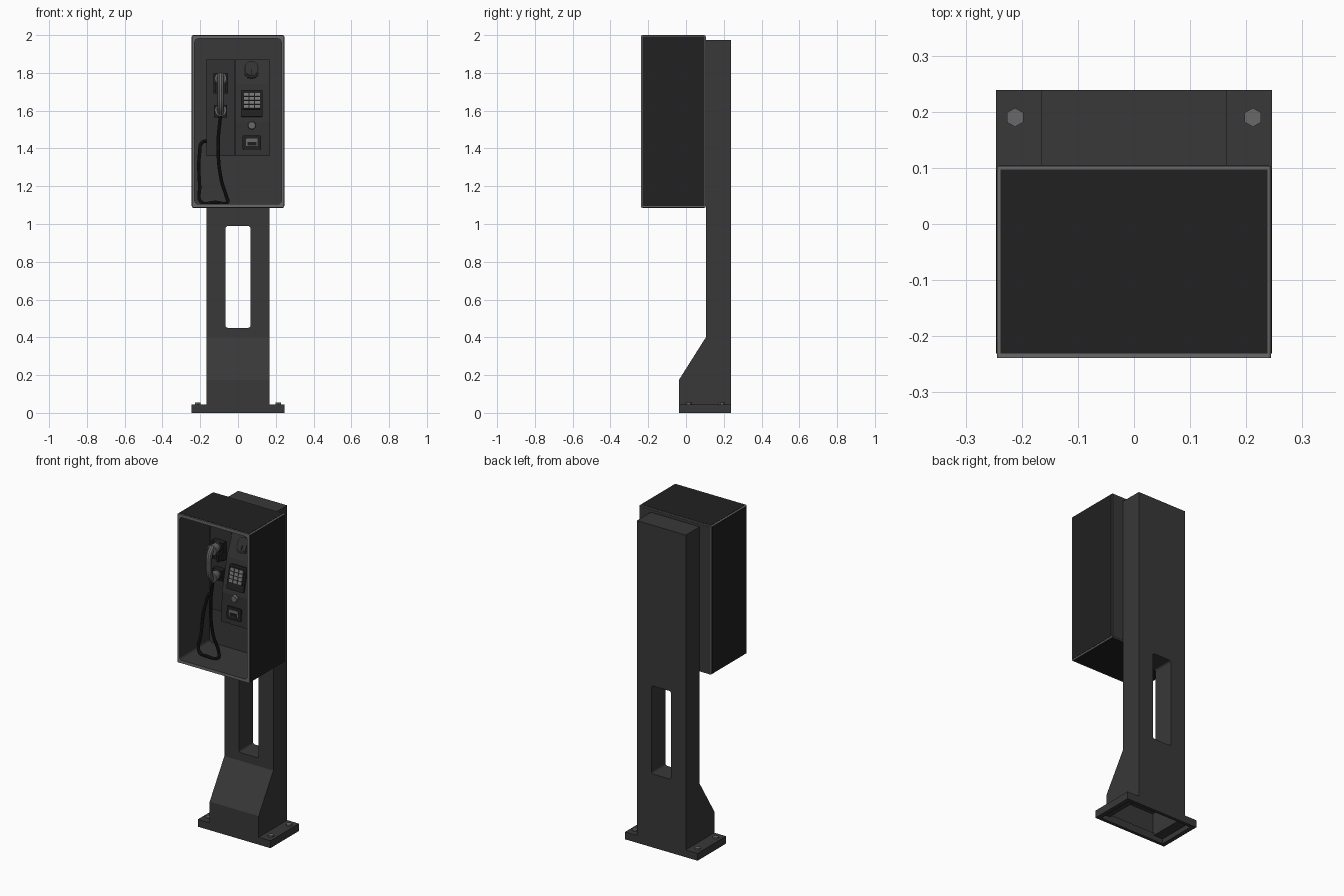
import bpy, bmesh, math
from mathutils import Vector, Matrix

if "Cube" in bpy.data.objects:
    bpy.data.objects.remove(bpy.data.objects["Cube"])


def material(name, v):
    m = bpy.data.materials.new(name)
    m.diffuse_color = (v, v, v, 1)
    m.use_nodes = True
    m.node_tree.nodes["Principled BSDF"].inputs["Base Color"].default_value = m.diffuse_color
    return m


STEEL = material("dark_grey_steel", 0.040)
BLACK = material("black_panel", 0.015)
RIM = material("mid_grey_trim", 0.14)
PHONE = material("charcoal_phone", 0.032)
KEY = material("light_grey_keys", 0.19)
CORD = material("black_cord", 0.012)


def finish(name, bm, mat):
    bmesh.ops.recalc_face_normals(bm, faces=bm.faces)
    me = bpy.data.meshes.new(name)
    bm.to_mesh(me)
    bm.free()
    ob = bpy.data.objects.new(name, me)
    bpy.context.collection.objects.link(ob)
    if mat:
        me.materials.append(mat)
    return ob


def prism(name, pts, axis, a, b, mat=None):
    """Extrude a 2D outline along x (pts are y,z) or y (pts are x,z)."""
    bm = bmesh.new()
    place = (lambda p: (a, p[0], p[1])) if axis == "x" else (lambda p: (p[0], a, p[1]))
    f = bm.faces.new([bm.verts.new(place(p)) for p in pts])
    r = bmesh.ops.extrude_face_region(bm, geom=[f])
    d = Vector((b - a, 0, 0)) if axis == "x" else Vector((0, b - a, 0))
    bmesh.ops.translate(bm, vec=d, verts=[v for v in r["geom"] if isinstance(v, bmesh.types.BMVert)])
    return finish(name, bm, mat)


def rrect(x0, x1, z0, z1, r, n=4):
    pts = []
    for cx, cz, s in ((x1 - r, z1 - r, 0), (x0 + r, z1 - r, 1), (x0 + r, z0 + r, 2), (x1 - r, z0 + r, 3)):
        for i in range(n + 1):
            t = math.pi / 2 * (s + i / n)
            pts.append((cx + r * math.cos(t), cz + r * math.sin(t)))
    return pts


def box(name, x0, x1, y0, y1, z0, z1, mat=None):
    return prism(name, [(x0, z0), (x1, z0), (x1, z1), (x0, z1)], "y", y0, y1, mat)


def cyl(name, loc, r1, r2, depth, axis, mat, seg=20):
    bm = bmesh.new()
    rot = Matrix.Rotation(math.pi / 2, 4, "X") if axis == "y" else Matrix()
    bmesh.ops.create_cone(bm, cap_ends=True, segments=seg, radius1=r1, radius2=r2, depth=depth,
                          matrix=Matrix.Translation(loc) @ rot)
    ob = finish(name, bm, mat)
    if seg > 8:
        smooth(ob)
    return ob


def smooth(ob):
    bpy.ops.object.select_all(action="DESELECT")
    bpy.context.view_layer.objects.active = ob
    ob.select_set(True)
    bpy.ops.object.shade_smooth_by_angle()


def cut(ob, cutter):
    m = ob.modifiers.new("cut", "BOOLEAN")
    m.operation, m.solver, m.object = "DIFFERENCE", "EXACT", cutter
    bpy.context.view_layer.objects.active = ob
    bpy.ops.object.modifier_apply(modifier=m.name)
    bpy.data.objects.remove(cutter)


def tube(name, pts, radius, mat):
    cu = bpy.data.curves.new(name, "CURVE")
    cu.dimensions = "3D"
    cu.bevel_depth, cu.bevel_resolution, cu.resolution_u = radius, 3, 8
    cu.use_fill_caps = True
    sp = cu.splines.new("BEZIER")
    sp.bezier_points.add(len(pts) - 1)
    for bp, p in zip(sp.bezier_points, pts):
        bp.co = p
        bp.handle_left_type = bp.handle_right_type = "AUTO"
    ob = bpy.data.objects.new(name, cu)
    bpy.context.collection.objects.link(ob)
    cu.materials.append(mat)
    bpy.ops.object.select_all(action="DESELECT")
    bpy.context.view_layer.objects.active = ob
    ob.select_set(True)
    bpy.ops.object.convert(target="MESH")
    smooth(bpy.context.object)


# Base plate, hollow underneath, with hex bolts
base = box("base_plate", -.246, .246, -.037, .239, 0, .045, STEEL)
cut(base, box("c", -.22, .22, -.018, .22, -.02, .03))
cut(base, box("c", -.158, .158, -.018, .22, .02, .1))
for x in (-.212, .212):
    for y in (.015, .19):
        cyl("base_bolt", (x, y, .048), .017, .017, .012, "z", RIM, 6)

# Post with sloped foot and window opening
post = prism("post", [(-.037, .045), (-.037, .175), (.105, .4), (.105, 1.975), (.239, 1.975), (.239, .045)],
             "x", -.166, .166, STEEL)
cut(post, prism("c", rrect(-.066, .066, .45, .99, .014), "y", 0, .3))
cut(post, box("c", -.158, .158, -.028, .22, 0, .17))

# Housing shell: grey trim outside, dark lining inside
hood = prism("hood_frame", rrect(-.2445, .2445, 1.087, 1.9985, .006, 3), "y", -.239, .103, RIM)
cut(hood, prism("c", rrect(-.229, .229, 1.105, 1.981, .018), "y", -.3, .05))
hood.data.materials.append(STEEL)
for p in hood.data.polygons:
    c = p.center
    if abs(c.x) < .236 and 1.095 < c.z < 1.99 and -.235 < c.y < .09:
        p.material_index = 1
# Thin outer panels on the shell
for s in (-1, 1):
    x0, x1 = sorted((s * .242, s * .246))
    box("side_panel", x0, x1, -.231, .097, 1.094, 1.992, BLACK)
box("top_panel", -.238, .238, -.231, .097, 1.996, 2, BLACK)
box("bottom_panel", -.238, .238, -.231, .097, 1.0855, 1.09, BLACK)
box("back_panel", -.24, .24, .1, .105, 1.092, 1.993, STEEL)

# Phone body: shallow handset side and wedge-shaped control side
box("handset_panel", -.166, -.018, -.035, .06, 1.36, 1.87, PHONE)
FACE = [(1.87, -.03), (1.74, -.085), (1.54, -.132), (1.36, -.14)]
prism("control_block", [(y, z) for z, y in FACE] + [(.06, 1.36), (.06, 1.87)], "x", -.016, .166, PHONE)


def surface(z):
    for (za, ya), (zb, yb) in zip(FACE, FACE[1:]):
        if z >= zb:
            return ya + (yb - ya) * (za - z) / (za - zb), math.atan2(ya - yb, za - zb)


def mount(ob, x, z):
    """Set a part modelled at the origin onto the sloped control face."""
    y, t = surface(z)
    ob.matrix_world = Matrix.Translation((x, y, z)) @ Matrix.Rotation(-t, 4, "X")


def plate(name, x, z, w, h, out, r, mat, seat=None):
    zr = z if seat is None else seat
    ob = prism(name, rrect(-w / 2, w / 2, z - zr - h / 2, z - zr + h / 2, r, 3), "y", -out, .006, mat)
    mount(ob, x, zr)


# Keypad with three by four keys
plate("keypad_frame", .073, 1.637, .116, .146, .010, .008, BLACK)
plate("keypad_bed", .073, 1.65, .096, .092, .013, .003, CORD, 1.637)
for c in range(3):
    for r in range(4):
        plate("key", .043 + c * .030, 1.683 - r * .022, .025, .018, .019, .002, KEY, 1.637)
# Coin slot recess
plate("coin_slot_surround", .071, 1.815, .076, .098, .005, .034, BLACK)
plate("coin_slot_cover", .071, 1.822, .058, .082, .008, .026, PHONE, 1.815)
plate("coin_slot", .071, 1.80, .006, .034, .010, .001, CORD, 1.815)
# Round button and coin return
cyl("round_button", (.073, -.138, 1.522), .022, .019, .018, "y", RIM)
plate("coin_return_frame", .073, 1.43, .096, .076, .008, .006, BLACK)
plate("coin_return_flap", .073, 1.432, .06, .04, .011, .003, RIM)
plate("coin_return_opening", .073, 1.424, .048, .02, .013, .002, CORD)

# Handset and cradle
HX = -.092
tube("handset_grip", [(HX, -.115, 1.79), (HX, -.143, 1.755), (HX, -.15, 1.69), (HX, -.143, 1.625),
                      (HX, -.115, 1.588)], .018, RIM)
for name, z in (("earpiece", 1.77), ("mouthpiece", 1.603)):
    cyl(name, (HX, -.103, z), .026, .032, .045, "y", RIM)
    cyl(name + "_cap", (HX, -.077, z), .032, .026, .012, "y", BLACK)
for s in (-1, 1):
    box("cradle_prong", HX + s * .032 - .007, HX + s * .032 + .007, -.115, -.03, 1.70, 1.745, BLACK)
box("cradle_block", HX - .038, HX + .038, -.07, -.03, 1.69, 1.80, BLACK)
box("cradle_rest", HX - .034, HX + .034, -.07, -.03, 1.565, 1.63, BLACK)

# Cord hanging to the floor and back up to the phone
tube("cord", [(HX, -.11, 1.585), (-.105, -.115, 1.42), (-.09, -.11, 1.24), (-.06, -.10, 1.14),
              (-.055, -.11, 1.117), (-.12, -.13, 1.115), (-.195, -.10, 1.117), (-.203, -.07, 1.2),
              (-.203, -.02, 1.38), (-.19, 0, 1.432), (-.16, 0, 1.44)], .009, CORD)
